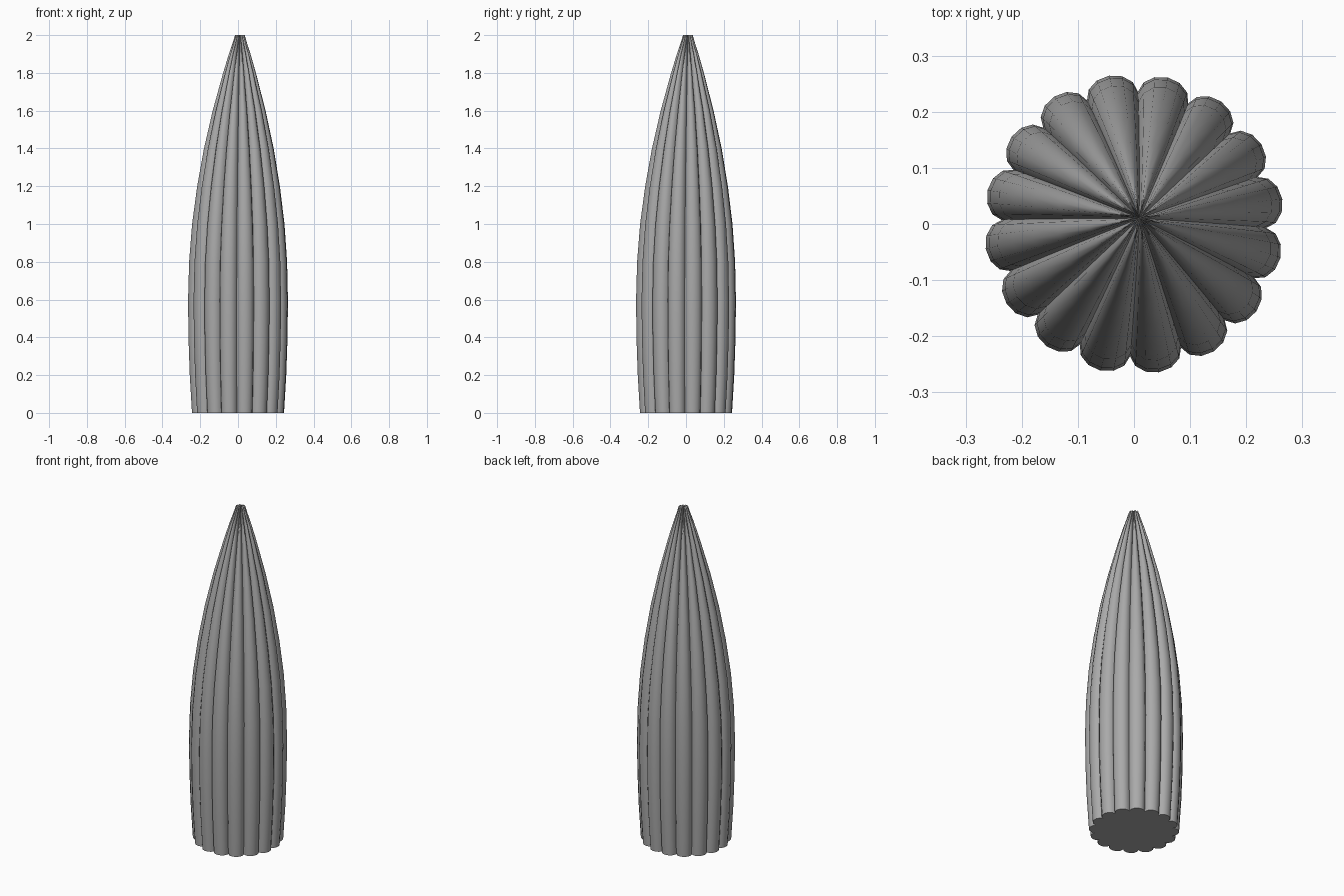
import bpy, bmesh, math

cube = bpy.data.objects.get("Cube")
if cube:
    bpy.data.objects.remove(cube, do_unlink=True)

grey = bpy.data.materials.new("plain grey")
grey.use_nodes = True
colour = (0.4, 0.4, 0.4, 1)
grey.diffuse_color = colour
grey.node_tree.nodes["Principled BSDF"].inputs["Base Color"].default_value = colour

LOBES, STEPS = 16, 6
SECTOR = math.tau / LOBES
TWIST = math.radians(-1.7)

# Height, ridge radius, groove radius as a share of the ridge radius
profile = [
    (0.0, 0.247, 0.87), (0.2, 0.259, 0.875), (0.4, 0.266, 0.88),
    (0.6, 0.268, 0.88), (0.8, 0.263, 0.88), (1.0, 0.248, 0.87),
    (1.2, 0.222, 0.86), (1.4, 0.187, 0.85), (1.6, 0.142, 0.83),
    (1.8, 0.088, 0.76), (1.9, 0.058, 0.66), (1.96, 0.038, 0.5),
    (2.0, 0.026, 0.3),
]


def lean(z):
    """Slight drift of the axis toward the tip."""
    return 0.01 * max(0, (z - 0.6) / 1.4) ** 1.5


def ring(bm, z, ridge, share):
    """One scalloped cross-section: a half ellipse on each chord."""
    groove = ridge * share
    half = groove * math.sin(SECTOR / 2)
    base = groove * math.cos(SECTOR / 2)
    verts = []
    for lobe in range(LOBES):
        a = (lobe + 0.5) * SECTOR + TWIST
        for s in range(STEPS):
            t = math.pi * s / STEPS
            out = base + (ridge - base) * math.sin(t)
            side = -half * math.cos(t)
            x = out * math.cos(a) - side * math.sin(a)
            y = out * math.sin(a) + side * math.cos(a)
            verts.append(bm.verts.new((x + lean(z), y + lean(z), z)))
    return verts


# Ribbed body
bm = bmesh.new()
rings = [ring(bm, *row) for row in profile]
count = LOBES * STEPS
for low, high in zip(rings, rings[1:]):
    for i in range(count):
        j = (i + 1) % count
        bm.faces.new((low[i], low[j], high[j], high[i])).smooth = True

# Flat base and sunken tip
bm.faces.new(list(reversed(rings[0])))
pit = bm.verts.new((lean(2), lean(2), 1.97))
for i in range(count):
    bm.faces.new((rings[-1][i], rings[-1][(i + 1) % count], pit))

# Crisp edges along the grooves and around both ends
for low, high in zip(rings, rings[1:]):
    for i in range(0, count, STEPS):
        bm.edges.get((low[i], high[i])).smooth = False
for end in (rings[0], rings[-1]):
    for i in range(count):
        bm.edges.get((end[i], end[(i + 1) % count])).smooth = False

mesh = bpy.data.meshes.new("ribbed_body")
bm.to_mesh(mesh)
bm.free()
mesh.materials.append(grey)
body = bpy.data.objects.new("ribbed_body", mesh)
bpy.context.collection.objects.link(body)
